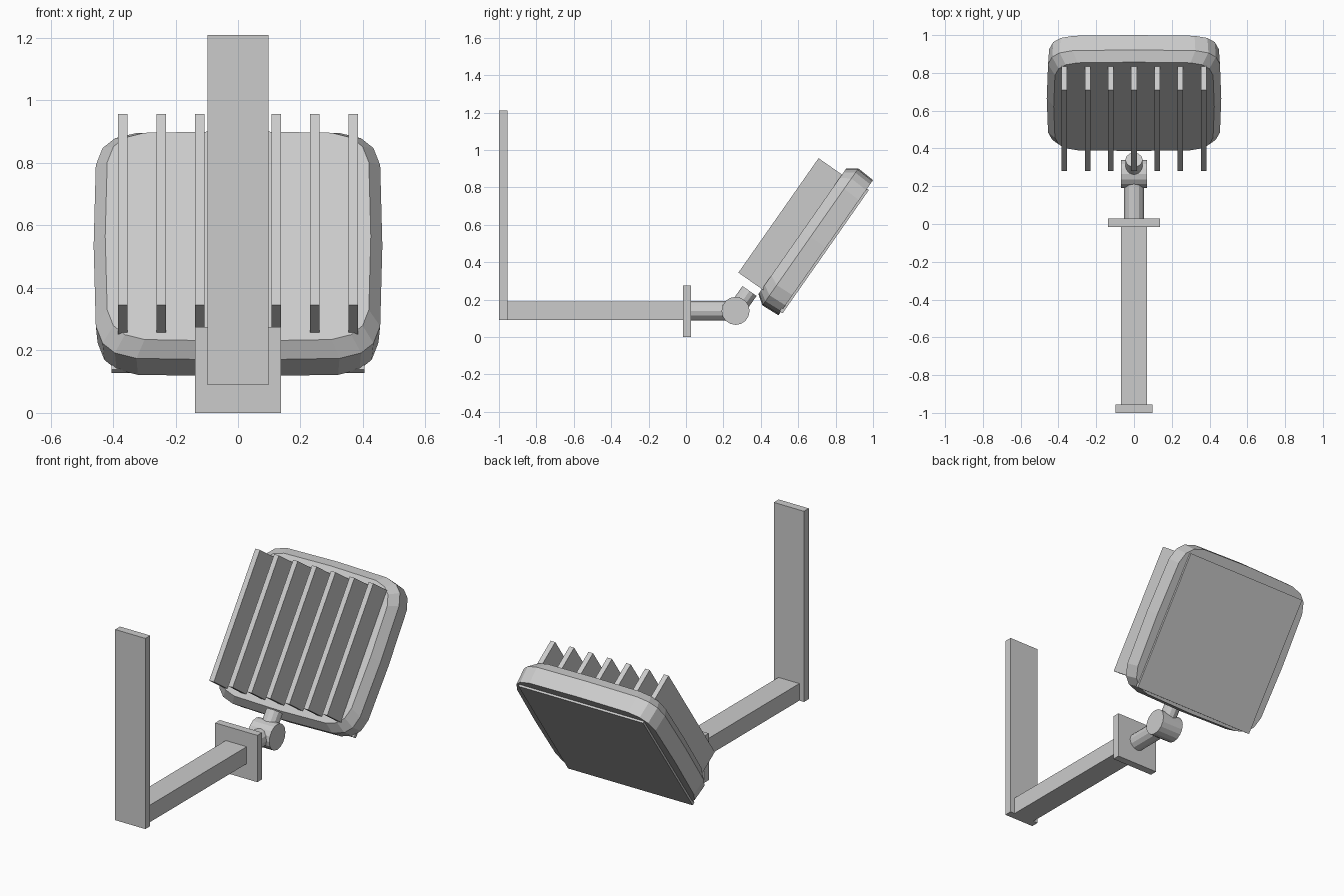
import bpy, bmesh, math
from mathutils import Vector, Matrix

if "Cube" in bpy.data.objects:
    bpy.data.objects.remove(bpy.data.objects["Cube"])

grey = bpy.data.materials.new("light grey metal")
grey.diffuse_color = (0.6, 0.6, 0.6, 1)
grey.use_nodes = True
grey.node_tree.nodes["Principled BSDF"].inputs["Base Color"].default_value = grey.diffuse_color

TILT = math.radians(55)
# Lamp frame: local x = x, local y = up along the lamp, local z = out of its back
LAMP = Matrix.Rotation(TILT, 4, 'X')


def finish(name, bm, matrix=None):
    bmesh.ops.recalc_face_normals(bm, faces=bm.faces)
    me = bpy.data.meshes.new(name)
    if matrix:
        bm.transform(matrix)
    bm.to_mesh(me)
    bm.free()
    me.materials.append(grey)
    ob = bpy.data.objects.new(name, me)
    bpy.context.collection.objects.link(ob)
    return ob


def box(name, lo, hi, matrix=None):
    lo, hi = Vector(lo), Vector(hi)
    bm = bmesh.new()
    m = Matrix.Translation((lo + hi) / 2) @ Matrix.Diagonal((*(hi - lo), 1))
    bmesh.ops.create_cube(bm, size=1, matrix=m)
    return finish(name, bm, matrix)


def rod(name, a, b, radius, sides):
    a, b = Vector(a), Vector(b)
    bm = bmesh.new()
    turn = Vector((0, 0, 1)).rotation_difference(b - a).to_matrix().to_4x4()
    bmesh.ops.create_cone(bm, cap_ends=True, segments=sides, radius1=radius,
                          radius2=radius, depth=(b - a).length,
                          matrix=Matrix.Translation((a + b) / 2) @ turn)
    return finish(name, bm)


def power(v, e):
    return math.copysign(abs(v) ** e, v) if abs(v) > 1e-6 else 0.0


# Wall strip, arm and square flange
box("wall_strip", (-0.098, -1.0, 0.09), (0.098, -0.955, 1.21))
box("arm", (-0.068, -0.955, 0.09), (0.068, 0.0, 0.19))
box("flange", (-0.137, -0.016, 0.0), (0.137, 0.028, 0.275))

# Swivel joint
joint = Vector((0, 0.265, 0.14))
up = Vector((0, math.cos(TILT), math.sin(TILT)))
rod("neck", (0, 0.02, 0.14), joint, 0.052, 12)
rod("joint_barrel", (-0.07, 0.265, 0.14), (0.07, 0.265, 0.14), 0.075, 16)
rod("lamp_stub", joint, joint + up * 0.13, 0.046, 12)

# Lamp housing: lofted superellipse rings (depth, half width, half length)
MID = 0.82
bm = bmesh.new()
rings = []
for z, a, b in [(-0.185, 0.425, 0.41), (-0.238, 0.462, 0.447), (-0.338, 0.456, 0.441)]:
    ring = []
    for i in range(20):
        t = math.tau * i / 20
        ring.append(bm.verts.new((a * power(math.cos(t), 0.3),
                                  MID + b * power(math.sin(t), 0.3), z)))
    rings.append(ring)
for r0, r1 in zip(rings, rings[1:]):
    for i in range(20):
        j = (i + 1) % 20
        bm.faces.new((r0[i], r0[j], r1[j], r1[i]))
bm.faces.new(rings[0])
bm.faces.new(rings[-1])
finish("lamp_housing", bm, LAMP)

# Front lens plate
box("lens", (-0.405, 0.40, -0.35), (0.405, 1.205, -0.33), LAMP)

# Cooling fins
for i in range(7):
    x = (i - 3) * 0.1228
    box(f"cooling_fin_{i + 1}", (x - 0.015, 0.443, -0.195), (x + 0.015, 1.19, -0.032), LAMP)
